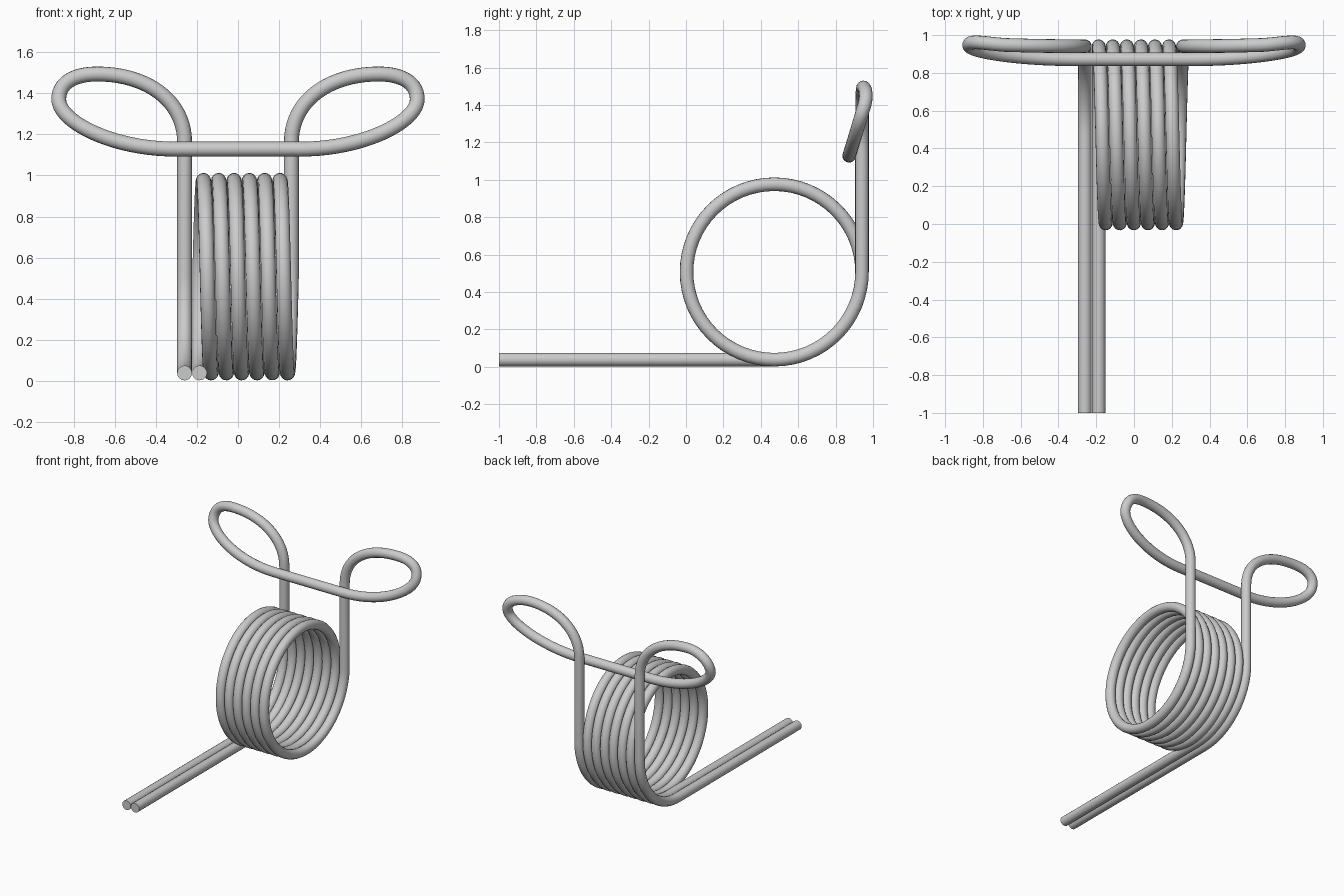
import bpy
from math import pi, sin, cos
from mathutils import Vector
from mathutils.geometry import interpolate_bezier

if "Cube" in bpy.data.objects:
    bpy.data.objects.remove(bpy.data.objects["Cube"])

R, r = 0.469, 0.0362          # coil centreline radius, wire radius
CY, CZ = 0.472, 0.507         # coil axis
XL, XC, XR = -0.26, -0.187, 0.26
TURNS, STEPS = 6, 64


def ring(x, a):
    # angle 0 is the back of the coil, pi/2 the top
    return Vector((x, CY + R * cos(a), CZ + R * sin(a)))


def leg(x):
    # straight arm from the front, then a quarter bend up to the back
    pts = [Vector((x, y, CZ - R)) for y in (-1.0, -0.5, 0.0, 0.4)]
    return pts + [ring(x, -pi / 2 + pi / 2 * i / 16) for i in range(17)]


# left handle loop: (handle in, point, handle out)
yb = CY + R
knots = [
    ((XL, yb, 1.0), (XL, yb, 1.16), (XL, yb, 1.37)),
    ((-0.45, 0.94, 1.494), (-0.685, 0.948, 1.494), (-0.80, 0.957, 1.494)),
    ((-0.873, 0.975, 1.45), (-0.873, 0.945, 1.37), (-0.873, 0.915, 1.265)),
    ((-0.62, 0.872, 1.128), (-0.30, 0.872, 1.128), (-0.1, 0.872, 1.128)),
]
loop = []
for a, b in zip(knots, knots[1:]):
    seg = interpolate_bezier(Vector(a[1]), Vector(a[2]), Vector(b[0]), Vector(b[1]), 21)
    loop += seg[1:] if loop else seg
mirrored = [Vector((-p.x, p.y, p.z)) for p in reversed(loop)]

# coil runs from the right upright back to the second arm
n = TURNS * STEPS
coil = [ring(XR + (XC - XR) * i / n, -2 * pi * i / STEPS) for i in range(n + 1)]
second_arm = list(reversed(leg(XC)))[1:]

path = leg(XL) + [Vector((XL, yb, 0.8))] + loop + mirrored + [Vector((XR, yb, 0.8))] + coil + second_arm

# sweep a round section along the whole wire
cu = bpy.data.curves.new("spring_wire", 'CURVE')
cu.dimensions = '3D'
cu.bevel_depth = r
cu.bevel_resolution = 6
cu.use_fill_caps = True
sp = cu.splines.new('POLY')
sp.points.add(len(path) - 1)
for pt, co in zip(sp.points, path):
    pt.co = (*co, 1)
ob = bpy.data.objects.new("spring_wire", cu)
bpy.context.collection.objects.link(ob)
bpy.context.view_layer.objects.active = ob
ob.select_set(True)
bpy.ops.object.convert(target='MESH')
bpy.ops.object.shade_smooth_by_angle()
